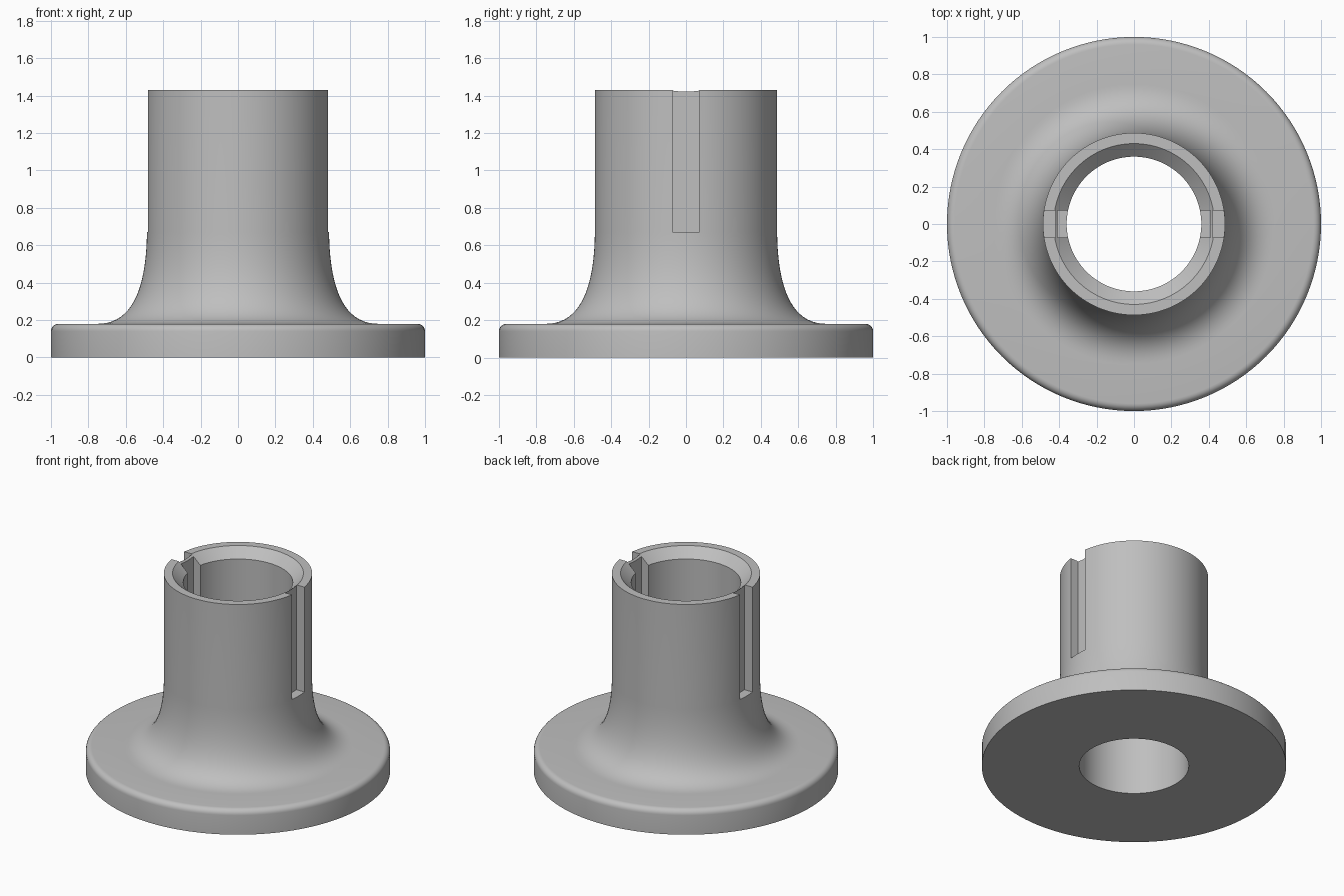
import bpy, bmesh, math
from mathutils import Vector, geometry

if "Cube" in bpy.data.objects:
    bpy.data.objects.remove(bpy.data.objects["Cube"])

grey = bpy.data.materials.new("plain grey")
grey.diffuse_color = (0.52, 0.52, 0.52, 1)
grey.use_nodes = True
grey.node_tree.nodes["Principled BSDF"].inputs["Base Color"].default_value = grey.diffuse_color

H, BORE, TUBE, FLANGE = 1.43, 0.36, 0.487, 0.18
SEGMENTS = 128

# Cross-section: base, rounded flange rim, flared neck, tube, chamfered bore
profile = [(BORE, 0), (1, 0)]
R = 0.04
for i in range(7):
    a = math.pi / 2 * i / 6
    profile.append((1 - R + R * math.cos(a), FLANGE - R + R * math.sin(a)))
flare = geometry.interpolate_bezier(
    Vector((0.75, FLANGE, 0)), Vector((0.57, FLANGE, 0)),
    Vector((0.49, 0.36, 0)), Vector((TUBE, 0.67, 0)), 20)
profile += [(p.x, p.y) for p in flare]
profile += [(TUBE, H), (0.43, H), (BORE, H - 0.065)]

# Flanged bushing: revolve the cross-section
bm = bmesh.new()
rings = []
for i in range(SEGMENTS):
    a = 2 * math.pi * i / SEGMENTS
    rings.append([bm.verts.new((r * math.cos(a), r * math.sin(a), z)) for r, z in profile])
n = len(profile)
for i in range(SEGMENTS):
    r0, r1 = rings[i], rings[(i + 1) % SEGMENTS]
    for j in range(n):
        k = (j + 1) % n
        bm.faces.new((r0[j], r1[j], r1[k], r0[k]))
bmesh.ops.recalc_face_normals(bm, faces=bm.faces)
mesh = bpy.data.meshes.new("flanged_bushing")
bm.to_mesh(mesh)
bm.free()
mesh.materials.append(grey)
bushing = bpy.data.objects.new("flanged_bushing", mesh)
bpy.context.collection.objects.link(bushing)


def cut_box(x0, x1, half_y, z0, z1):
    """Cut a box-shaped slot out of the bushing."""
    bpy.ops.mesh.primitive_cube_add(size=1, location=((x0 + x1) / 2, 0, (z0 + z1) / 2))
    box = bpy.context.object
    box.name = "slot_cutter"
    box.hide_render = True
    box.scale = (abs(x1 - x0), 2 * half_y, z1 - z0)
    bpy.ops.object.select_all(action='DESELECT')
    bushing.select_set(True)
    bpy.context.view_layer.objects.active = bushing
    mod = bushing.modifiers.new("slot", 'BOOLEAN')
    mod.operation = 'DIFFERENCE'
    mod.solver = 'EXACT'
    mod.object = box
    bpy.ops.object.modifier_apply(modifier=mod.name)
    bpy.data.objects.remove(box)


# Outer and inner key slots on both sides, leaving a thin web between them
for side in (-1, 1):
    cut_box(side * 0.42, side * 0.6, 0.072, 0.67, H + 0.1)
    cut_box(side * 0.3, side * 0.408, 0.072, 0.67, H + 0.1)

# Smooth shading with crisp edges
bushing.select_set(True)
bpy.context.view_layer.objects.active = bushing
bpy.ops.object.shade_smooth_by_angle(angle=math.radians(30))
